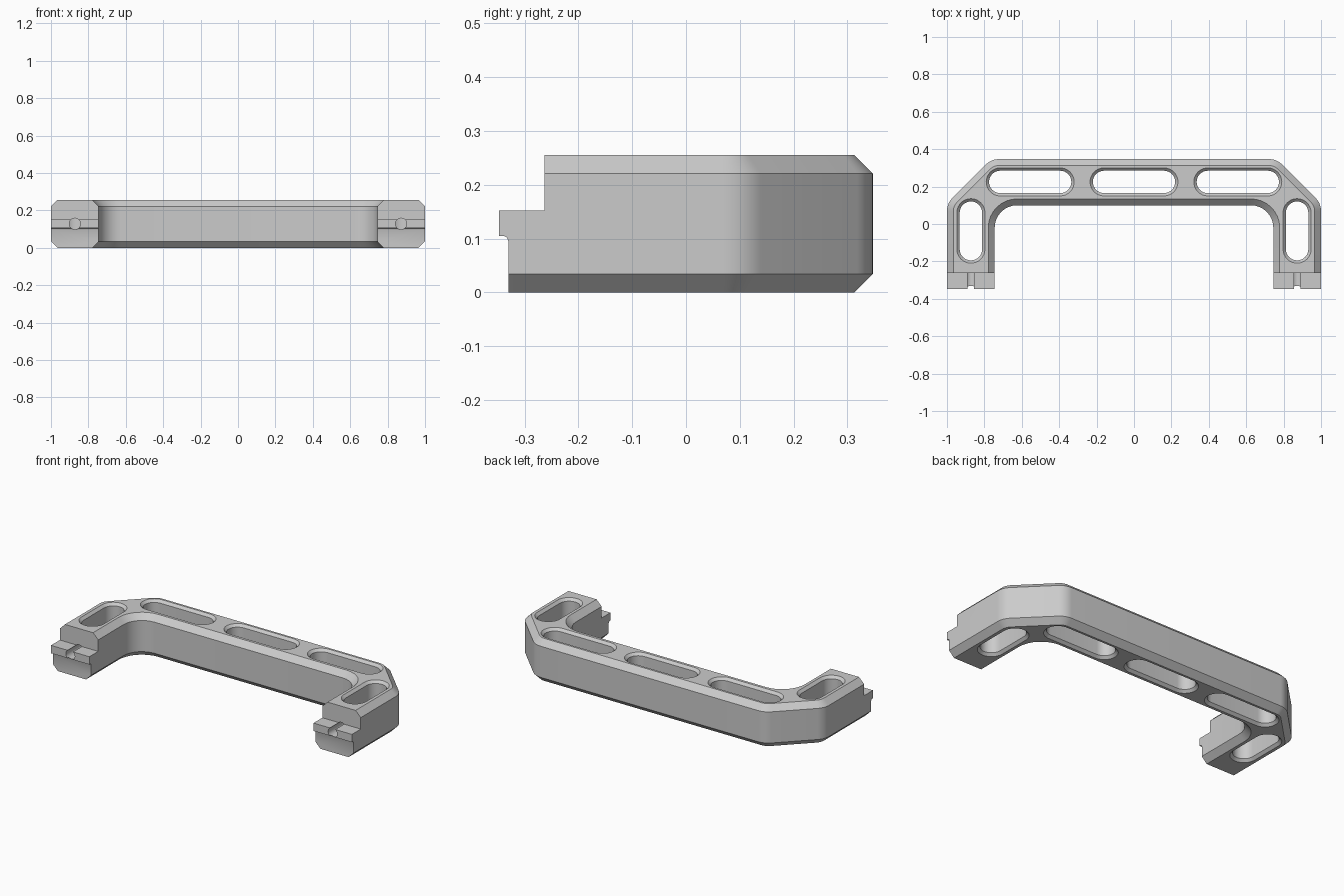
import bpy, bmesh, math
from mathutils import Vector

cube = bpy.data.objects.get("Cube")
if cube:
    bpy.data.objects.remove(cube, do_unlink=True)

grey = bpy.data.materials.new("satin grey")
grey.use_nodes = True
grey.diffuse_color = (0.6, 0.6, 0.6, 1)
grey.node_tree.nodes["Principled BSDF"].inputs["Base Color"].default_value = (0.6, 0.6, 0.6, 1)

HEIGHT, CHAMFER = 0.255, 0.034


def round_corners(corners, steps=8):
    """Replace each (x, y, radius) corner with a tangent arc."""
    out = []
    for i, (x, y, r) in enumerate(corners):
        p = Vector((x, y))
        if r == 0:
            out.append(p)
            continue
        a = (Vector(corners[i - 1][:2]) - p).normalized()
        b = (Vector(corners[(i + 1) % len(corners)][:2]) - p).normalized()
        half = a.angle(b) / 2
        centre = p + (a + b).normalized() * r / math.sin(half)
        start = p + a * r / math.tan(half) - centre
        end = p + b * r / math.tan(half) - centre
        turn = start.angle_signed(end)
        for k in range(steps + 1):
            t = -turn * k / steps
            c, s = math.cos(t), math.sin(t)
            out.append(centre + Vector((start.x * c - start.y * s, start.x * s + start.y * c)))
    return out


def inset(points, d):
    """Offset a counter-clockwise loop inward by d (outward if negative)."""
    out = []
    for i, p in enumerate(points):
        e1 = (p - points[i - 1]).normalized()
        e2 = (points[(i + 1) % len(points)] - p).normalized()
        n1, n2 = Vector((-e1.y, e1.x)), Vector((-e2.y, e2.x))
        out.append(p + (n1 + n2) * d / (1 + n1.dot(n2)))
    return out


def loft(name, rings):
    """Skin a stack of equal-length rings and cap both ends."""
    bm = bmesh.new()
    rows = [[bm.verts.new(v) for v in ring] for ring in rings]
    n = len(rows[0])
    for low, high in zip(rows, rows[1:]):
        for i in range(n):
            j = (i + 1) % n
            bm.faces.new((low[i], low[j], high[j], high[i]))
    bm.faces.new(rows[0][::-1])
    bm.faces.new(rows[-1])
    bmesh.ops.recalc_face_normals(bm, faces=bm.faces[:])
    mesh = bpy.data.meshes.new(name)
    bm.to_mesh(mesh)
    bm.free()
    mesh.materials.append(grey)
    obj = bpy.data.objects.new(name, mesh)
    bpy.context.collection.objects.link(obj)
    return obj


def stack(name, points, levels):
    return loft(name, [[(p.x, p.y, z) for p in inset(points, d)] for z, d in levels])


# Handle body: bracket outline with chamfered top and bottom edges
half = [(0.745, -0.6, 0), (1, -0.6, 0), (1, 0.11, 0.1), (0.763, 0.347, 0.1)]
inner = (0.745, 0.1, 0.12)
corners = half + [(-x, y, r) for x, y, r in half[::-1]] + [(-inner[0], *inner[1:]), inner]
handle = stack("handle_body", round_corners(corners), [
    (0, CHAMFER), (CHAMFER, 0), (HEIGHT - CHAMFER, 0), (HEIGHT, CHAMFER)])

cutters = []

# Foot ends: stepped profile with a projecting tongue
foot = [(-0.9, -0.1), (-0.33, -0.1), (-0.33, 0.095), (-0.333, 0.102), (-0.339, 0.105),
        (-0.347, 0.105), (-0.347, 0.152), (-0.263, 0.152), (-0.263, 0.4), (-0.9, 0.4)]
cutters.append(loft("foot_cutter", [[(x, y, z) for y, z in foot] for x in (-1.2, 1.2)]))


# Rounded slots with a small chamfer at both openings
def slot(x, y, length, radius, upright):
    pts = []
    for side in (1, -1):
        for k in range(17):
            a = math.pi * (k / 16 - 0.5)
            px = side * (length / 2 - radius + radius * math.cos(a))
            py = side * radius * math.sin(a)
            pts.append(Vector((x - py, y + px)) if upright else Vector((x + px, y + py)))
    rim = 0.015
    cutters.append(stack("slot_cutter", pts, [
        (-0.02, -rim - 0.02), (rim, 0), (HEIGHT - rim, 0), (HEIGHT + 0.02, -rim - 0.02)]))


for x in (-0.555, 0, 0.555):
    slot(x, 0.225, 0.44, 0.06, False)

for side in (-1, 1):
    slot(side * 0.872, -0.037, 0.315, 0.06, True)
    # Screw hole through the foot
    ring = [(0.03 * math.cos(k * math.pi / 16), 0.03 * math.sin(k * math.pi / 16)) for k in range(32)]
    cutters.append(loft("screw_hole_cutter", [
        [(side * 0.872 + u, y, 0.128 + v) for u, v in ring] for y in (-0.5, -0.15)]))

# Apply the cuts and remove the helpers
for cutter in cutters:
    cutter.hide_render = True
    mod = handle.modifiers.new("cut", 'BOOLEAN')
    mod.operation = 'DIFFERENCE'
    mod.solver = 'EXACT'
    mod.object = cutter
bpy.ops.object.select_all(action='DESELECT')
handle.select_set(True)
bpy.context.view_layer.objects.active = handle
for mod in list(handle.modifiers):
    bpy.ops.object.modifier_apply(modifier=mod.name)
for cutter in cutters:
    bpy.data.objects.remove(cutter, do_unlink=True)

bpy.ops.object.shade_smooth_by_angle(angle=math.radians(25))
